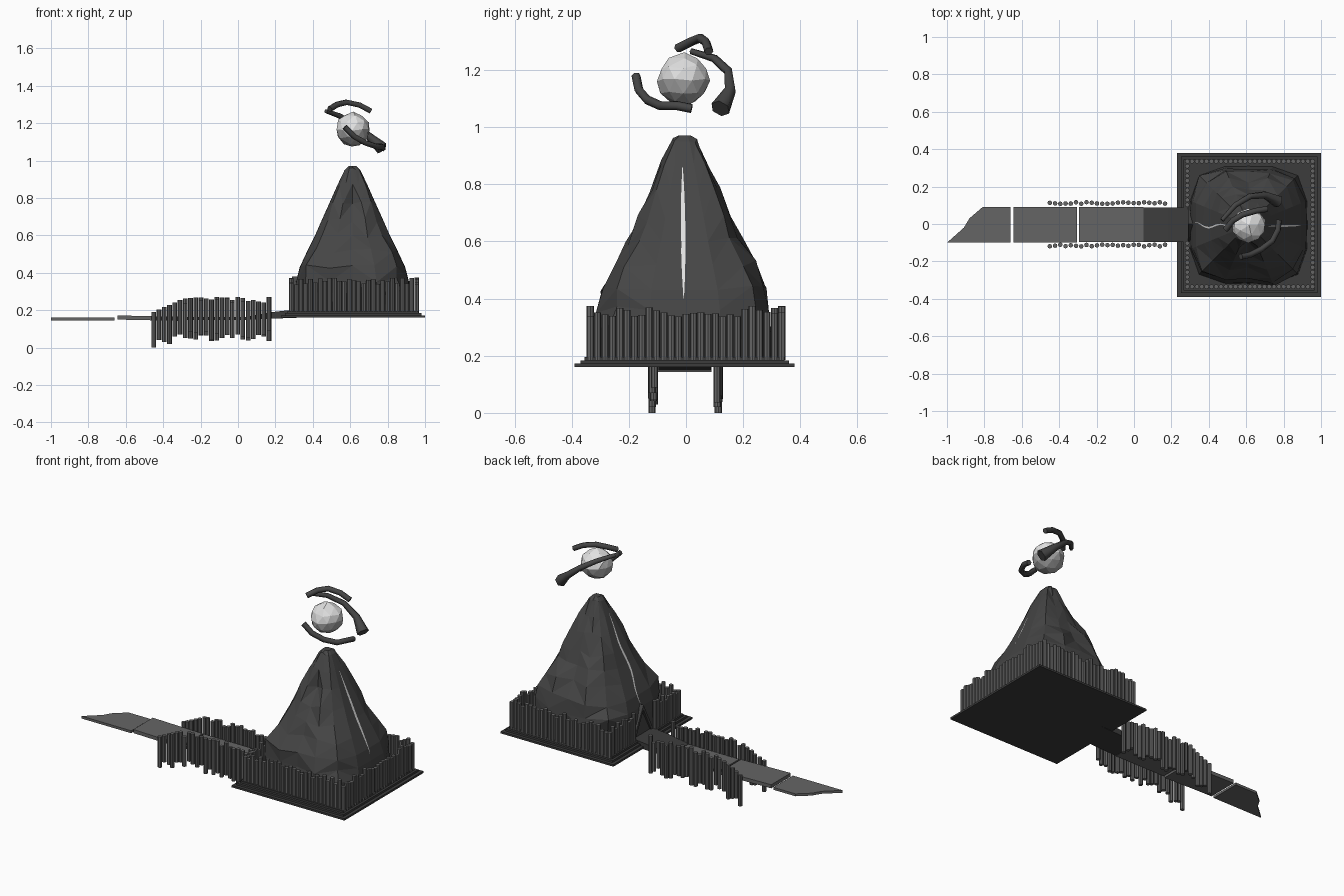
import bpy, bmesh, math, random
from mathutils import Matrix, Vector

if "Cube" in bpy.data.objects:
    bpy.data.objects.remove(bpy.data.objects["Cube"])

random.seed(4)


def material(name, v):
    m = bpy.data.materials.new(name)
    m.diffuse_color = (v, v, v, 1)
    m.use_nodes = True
    m.node_tree.nodes["Principled BSDF"].inputs["Base Color"].default_value = m.diffuse_color
    return m


ROCK = material("dark rock", 0.06)
BASE = material("dark stone", 0.045)
WOOD = material("post grey", 0.13)
SLAB = material("walkway grey", 0.13)
GLOW = material("pale glow", 0.75)
ORB = material("orb grey", 0.38)


def finish(name, bm, *mats):
    bmesh.ops.recalc_face_normals(bm, faces=bm.faces)
    me = bpy.data.meshes.new(name)
    bm.to_mesh(me)
    bm.free()
    for m in mats:
        me.materials.append(m)
    ob = bpy.data.objects.new(name, me)
    bpy.context.collection.objects.link(ob)
    return ob


def prism(name, outline, depth, mat):
    """Extrude a closed 3D outline along the vector depth."""
    bm = bmesh.new()
    face = bm.faces.new([bm.verts.new(p) for p in outline])
    ext = bmesh.ops.extrude_face_region(bm, geom=[face], use_keep_orig=True)
    verts = [g for g in ext["geom"] if isinstance(g, bmesh.types.BMVert)]
    bmesh.ops.translate(bm, verts=verts, vec=depth)
    return finish(name, bm, mat)


def slab(name, outline, z, thick, mat):
    return prism(name, [(x, y, z) for x, y in outline], (0, 0, thick), mat)


def rect(x0, x1, y0, y1):
    return [(x0, y0), (x1, y0), (x1, y1), (x0, y1)]


def add_post(bm, x, y, z0, z1, r=0.0125):
    bmesh.ops.create_cone(bm, cap_ends=True, segments=8, radius1=r, radius2=r, depth=z1 - z0,
                          matrix=Matrix.Translation((x, y, (z0 + z1) / 2)))


CX, CY = 0.612, -0.005

# Stepped square base
for i, h in enumerate((0.385, 0.365, 0.35)):
    slab(f"base_step_{i + 1}", rect(0.615 - h, 0.615 + h, CY - h, CY + h), 0.16 + 0.012 * i, 0.012, BASE)

# Palisade around the mountain, open at the entrance
bm = bmesh.new()
N, H = 26, 0.335
for i in range(N):
    t = -H + 2 * H * i / N
    for x, y in ((t, -H), (H, t), (-t, H), (-H, -t)):
        if x == -H and abs(y) < 0.1:
            continue
        add_post(bm, 0.62 + x, y, 0.185, random.uniform(0.335, 0.375))
finish("palisade", bm, WOOD)

# Mountain: stacked rounded squares (height, half width)
LEVELS = [(0.19, 0.315), (0.30, 0.31), (0.36, 0.30), (0.43, 0.282), (0.52, 0.24), (0.60, 0.2),
          (0.68, 0.165), (0.78, 0.12), (0.87, 0.08), (0.95, 0.042), (0.97, 0.022)]
SEG = 16
bm = bmesh.new()
rings = []
for k, (z, h) in enumerate(LEVELS):
    ring = []
    for i in range(SEG):
        a = 2 * math.pi * i / SEG
        c, s = math.cos(a), math.sin(a)
        r = h / (abs(c) ** 4 + abs(s) ** 4) ** 0.25
        dz = 0
        if min(i % 8, 8 - i % 8) > 1 and 0 < k < 10:      # keep the crack sides even
            r *= random.uniform(0.93, 1.06)
            dz = random.uniform(-0.015, 0.015)
        if i == 12 and k == 7:                            # hollow in the front
            r *= 0.72
        ring.append(bm.verts.new((CX + r * c, CY + r * s, z + dz)))
    rings.append(ring)
for lo, hi in zip(rings, rings[1:]):
    for i in range(SEG):
        j = (i + 1) % SEG
        if (i + len(hi)) % 2:
            bm.faces.new((lo[i], lo[j], hi[j]))
            bm.faces.new((lo[i], hi[j], hi[i]))
        else:
            bm.faces.new((lo[i], lo[j], hi[i]))
            bm.faces.new((lo[j], hi[j], hi[i]))
bm.faces.new(rings[-1])
bm.faces.new(rings[0])
finish("mountain", bm, ROCK)


def half_width(z):
    for (z0, h0), (z1, h1) in zip(LEVELS, LEVELS[1:]):
        if z <= z1:
            return h0 + (h1 - h0) * (z - z0) / (z1 - z0)
    return LEVELS[-1][1]


# Glowing cracks laid on the right and left slopes
def crack(name, side, z0, z1, width, sway):
    bm = bmesh.new()
    rows, n = [], 16
    for i in range(n + 1):
        t = i / n
        z = z0 + (z1 - z0) * t
        w = max(0.001, width * math.sin(math.pi * t) ** 0.7)
        y = CY - 0.003 + sway(t)
        x = CX + side * (half_width(z) + 0.005)
        rows.append([bm.verts.new((x, y + d, z)) for d in (-w, w)])
    for a, b in zip(rows, rows[1:]):
        bm.faces.new((a[0], a[1], b[1], b[0]))
    finish(name, bm, GLOW)


crack("right_crack", 1, 0.40, 0.86, 0.008, lambda t: -0.004 * t)
crack("left_crack", -1, 0.37, 0.88, 0.007,
      lambda t: 0.02 * math.sin(t * 11) * (1 - t))

# Peaked entrance in the left side
for s in (-1, 1):
    prism(f"entrance_roof_{'front' if s < 0 else 'back'}",
          [(0.29, s * 0.10, 0.19), (0.29, s * 0.08, 0.19), (0.29, 0, 0.35), (0.29, 0, 0.38)],
          (0.1, 0, 0), ROCK)

# Broken walkway slabs, and the dark ramp into the entrance
slab("walkway_end", [(-1, -0.1), (-0.66, -0.1), (-0.66, 0.09), (-0.81, 0.09), (-0.88, 0.03), (-0.91, -0.02)],
     0.145, 0.015, SLAB)
prism("walkway_outer", [(-0.645, -0.1, 0.15), (-0.305, -0.1, 0.143), (-0.305, 0.09, 0.143), (-0.645, 0.09, 0.15)],
      (0, 0, 0.022), SLAB)
slab("walkway_inner", rect(-0.295, 0.05, -0.097, 0.09), 0.148, 0.017, SLAB)
prism("entrance_ramp", [(0.05, -0.097, 0.15), (0.32, -0.097, 0.16), (0.32, -0.097, 0.205),
                        (0.18, -0.097, 0.19), (0.05, -0.097, 0.167)], (0, 0.185, 0), BASE)

# Railing posts on both sides of the walkway, trailing down at the outer end
for name, y in (("front_railing", -0.115), ("back_railing", 0.112)):
    bm = bmesh.new()
    for i in range(23):
        x = -0.45 + 0.028 * i
        if i < 6:
            z0 = (0.0, 0.04, 0.03, 0.02, 0.06, 0.07)[i]
            z1 = 0.19 + 0.013 * i
        else:
            z0, z1 = random.uniform(0.035, 0.09), random.uniform(0.235, 0.27)
        add_post(bm, x, y + random.uniform(-0.005, 0.005), z0, z1)
    finish(name, bm, WOOD)

# Floating faceted orb, paler on its upper half
bm = bmesh.new()
bmesh.ops.create_icosphere(bm, subdivisions=2, radius=0.093,
                           matrix=Matrix.Translation((0.612, -0.01, 1.165)))
for v in bm.verts:
    v.co += Vector([random.uniform(-0.005, 0.005) for _ in range(3)])
for f in bm.faces:
    f.material_index = 0 if f.calc_center_median().z > 1.175 else 1
finish("orb", bm, GLOW, ORB)


# Curved arms circling the orb
def arm(name, points, radii):
    cu = bpy.data.curves.new(name, "CURVE")
    cu.dimensions = "3D"
    cu.bevel_depth = 0.016
    cu.bevel_resolution = 1
    cu.use_fill_caps = True
    sp = cu.splines.new("POLY")
    sp.points.add(len(points) - 1)
    for p, co, r in zip(sp.points, points, radii):
        p.co = (*co, 1)
        p.radius = r
    cu.materials.append(ROCK)
    bpy.context.collection.objects.link(bpy.data.objects.new(name, cu))


arm("upper_arm", [(0.49, -0.03, 1.275), (0.53, 0.02, 1.30), (0.58, 0.05, 1.312), (0.65, 0.07, 1.297),
                  (0.71, 0.08, 1.265)], (1, 1, 1, 1, 1))
arm("back_arm", [(0.47, 0.02, 1.265), (0.54, 0.10, 1.24), (0.62, 0.148, 1.195), (0.70, 0.155, 1.13),
                 (0.77, 0.12, 1.065)], (0.7, 0.9, 1, 1.3, 2.2))
arm("front_arm", [(0.57, -0.175, 1.18), (0.62, -0.165, 1.13), (0.68, -0.135, 1.095), (0.74, -0.09, 1.075),
                  (0.77, -0.03, 1.075), (0.775, 0.02, 1.065)], (1, 1, 1, 1, 1, 1))
